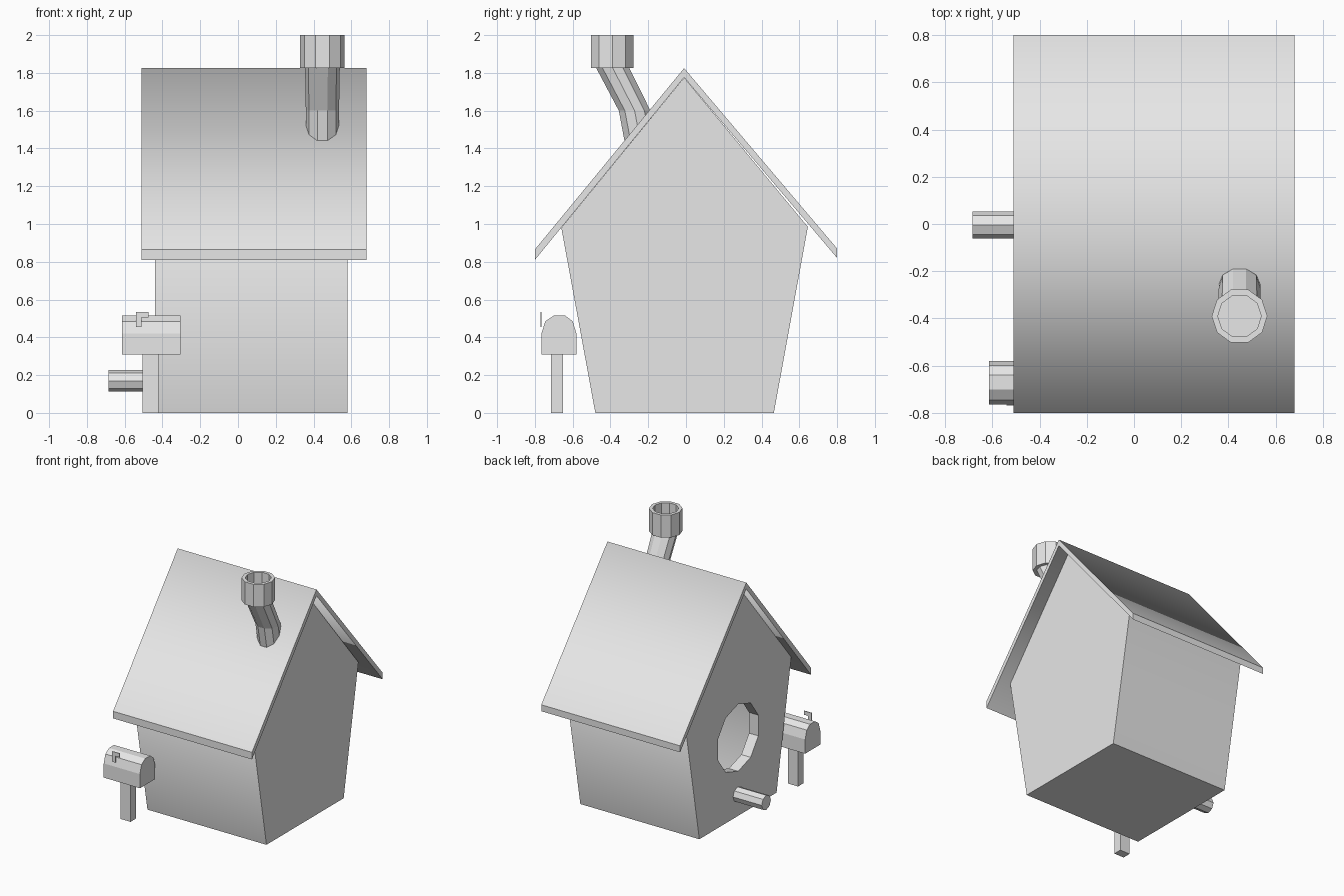
import bpy, bmesh
from math import sin, cos, tau

if "Cube" in bpy.data.objects:
    bpy.data.objects.remove(bpy.data.objects["Cube"])

grey = bpy.data.materials.new("plain grey")
grey.use_nodes = True
grey.diffuse_color = (0.8, 0.8, 0.8, 1)
grey.node_tree.nodes["Principled BSDF"].inputs["Base Color"].default_value = (0.8, 0.8, 0.8, 1)


def finish(name, bm):
    bmesh.ops.recalc_face_normals(bm, faces=bm.faces)
    mesh = bpy.data.meshes.new(name)
    bm.to_mesh(mesh)
    bm.free()
    mesh.materials.append(grey)
    obj = bpy.data.objects.new(name, mesh)
    bpy.context.collection.objects.link(obj)
    return obj


def prism(name, profile, start, end, axis="x"):
    """Extrude a 2D outline: (y, z) along x, or (x, z) along y."""
    bm = bmesh.new()
    place = (lambda u, z: (start, u, z)) if axis == "x" else (lambda u, z: (u, start, z))
    face = bm.faces.new([bm.verts.new(place(u, z)) for u, z in profile])
    moved = bmesh.ops.extrude_face_region(bm, geom=[face])["geom"]
    for v in moved:
        if isinstance(v, bmesh.types.BMVert):
            setattr(v.co, axis, end)
    return finish(name, bm)


def tube(name, rings, sides, axis="z"):
    """Join polygon rings (x, y, z, radius) and close both ends."""
    bm = bmesh.new()
    loops = []
    for x, y, z, r in rings:
        loop = []
        for i in range(sides):
            c, s = r * cos(tau * i / sides), r * sin(tau * i / sides)
            loop.append(bm.verts.new((x + c, y + s, z) if axis == "z" else (x, y + s, z + c)))
        loops.append(loop)
    for a, b in zip(loops, loops[1:]):
        for i in range(sides):
            j = (i + 1) % sides
            bm.faces.new((a[i], a[j], b[j], b[i]))
    bm.faces.new(loops[0])
    bm.faces.new(loops[-1])
    return finish(name, bm)


def cut(obj, cutter):
    mod = obj.modifiers.new("cut", "BOOLEAN")
    mod.operation, mod.solver, mod.object = "DIFFERENCE", "EXACT", cutter
    bpy.context.view_layer.objects.active = obj
    bpy.ops.object.modifier_apply(modifier=mod.name)
    bpy.data.objects.remove(cutter)


def soften(obj, rule):
    """Smooth only the lengthwise edges that pass the rule."""
    bm = bmesh.new()
    bm.from_mesh(obj.data)
    for f in bm.faces:
        f.smooth = True
    for e in bm.edges:
        a, b = e.verts[0].co, e.verts[1].co
        e.smooth = abs(a.x - b.x) > 0.5 and rule((a + b) / 2)
    bm.to_mesh(obj.data)
    bm.free()


# Hollow house with a round doorway
house = prism("house_body", [(-0.48, 0), (0.465, 0), (0.645, 0.985),
                             (-0.01, 1.775), (-0.66, 0.98)], -0.44, 0.58)
cut(house, prism("room_cutter", [(-0.39, 0.08), (0.375, 0.08), (0.555, 0.96),
                                 (-0.01, 1.65), (-0.57, 0.96)], -0.36, 0.50))
cut(house, tube("doorway_cutter", [(-0.6, -0.01, 0.605, 0.26),
                                   (-0.2, -0.01, 0.605, 0.26)], 10, "x"))
soften(house, lambda p: p.z > 0.9)

# Gabled roof with a soft ridge
roof = prism("roof", [(-0.8, 0.81), (-0.8, 0.865), (-0.01, 1.825), (0.8, 0.87),
                      (0.8, 0.82), (-0.01, 1.776)], -0.51, 0.68)
soften(roof, lambda p: p.z > 1.5)

# Perch below the doorway
tube("perch", [(-0.685, -0.004, 0.17, 0.057), (-0.40, -0.004, 0.17, 0.057)], 8, "x")

# Bent chimney pipe and its hollow cap
cx, cy = 0.447, -0.39
tube("chimney_pipe", [(cx, -0.225, 1.35, 0.088), (cx, -0.272, 1.60, 0.088),
                      (cx, cy, 1.83, 0.092)], 10)
tube("chimney_cap", [(cx, cy, 1.825, 0.118), (cx, cy, 2, 0.118),
                     (cx, cy, 2, 0.092), (cx, cy, 1.9, 0.092)], 10)

# Mailbox on a post, with a thin flag
prism("mailbox", [(-0.765, 0.31), (-0.765, 0.42), (-0.745, 0.485), (-0.70, 0.515),
                  (-0.64, 0.515), (-0.60, 0.485), (-0.58, 0.42), (-0.58, 0.31)],
      -0.615, -0.305)
prism("mailbox_post", [(-0.715, 0), (-0.65, 0), (-0.65, 0.32), (-0.715, 0.32)],
      -0.505, -0.42)
prism("mailbox_flag", [(-0.54, 0.455), (-0.51, 0.455), (-0.51, 0.505), (-0.475, 0.505),
                       (-0.475, 0.535), (-0.54, 0.535)], -0.769, -0.764, "y")
